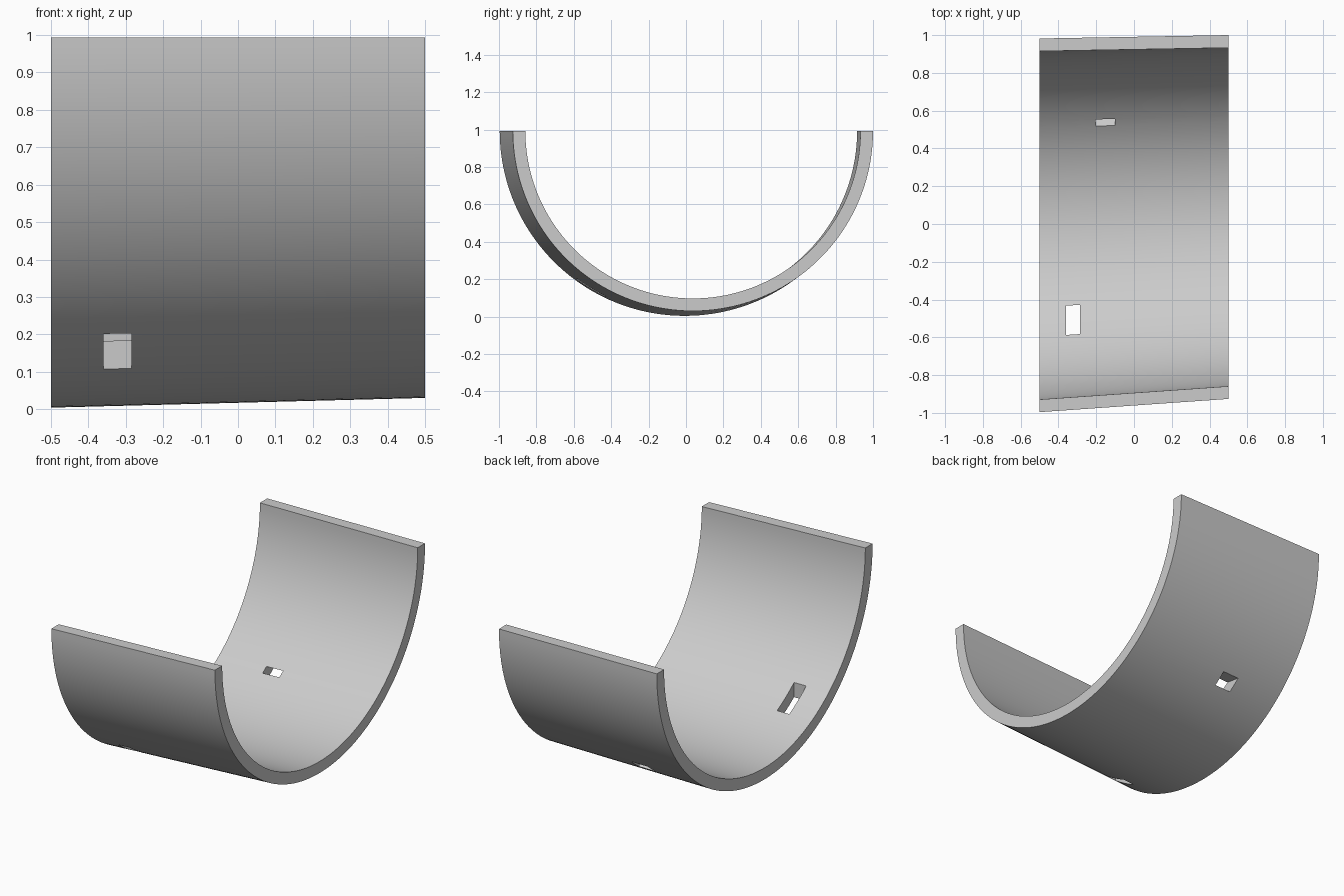
import bpy
import bmesh
import math

cube = bpy.data.objects.get("Cube")
if cube:
    bpy.data.objects.remove(cube, do_unlink=True)

RIM_Z = 0.993      # height of the cut rim
WALL = 0.067       # wall thickness

grey = bpy.data.materials.new("plain grey")
grey.use_nodes = True
colour = (0.6, 0.6, 0.6, 1)
grey.diffuse_color = colour
grey.node_tree.nodes["Principled BSDF"].inputs["Base Color"].default_value = colour


def section(x):
    """Centre and outer radius of the tapered shell at x."""
    return 0.015 + 0.044 * x, 0.976 - 0.026 * x


def angle_at(x, y, inset):
    """Angle from the front rim at which the surface reaches y."""
    centre, radius = section(x)
    return math.acos((centre - y) / (radius - inset))


def surface_point(x, angle, inset):
    centre, radius = section(x)
    r = radius - inset
    return x, centre - r * math.cos(angle), RIM_Z - r * math.sin(angle)


# Slot edges: the front slot is upright, the back slot flares outwards
FRONT_X, BACK_X = -0.32, -0.15
slot_edges = {
    0: [(FRONT_X, -0.585), (FRONT_X, -0.43), (BACK_X, 0.575), (BACK_X, 0.645)],
    WALL: [(FRONT_X, -0.585), (FRONT_X, -0.43), (BACK_X, 0.52), (BACK_X, 0.555)],
}
columns = [-0.5, -0.36, -0.285, -0.205, -0.1, 0.5]
steps = [28, 5, 32, 3, 26]
spans = [s for s, count in enumerate(steps) for _ in range(count)]
slots = {(1, 1), (3, 3)}   # open cells as (column, span)

bm = bmesh.new()


def surface(inset):
    """Grid of vertices on the outer or inner surface."""
    knots = [0] + [angle_at(x, y, inset) for x, y in slot_edges[inset]] + [math.pi]
    angles = [a + (b - a) * k / n
              for a, b, n in zip(knots, knots[1:], steps) for k in range(n)]
    angles.append(math.pi)
    return [[bm.verts.new(surface_point(x, t, inset)) for t in angles] for x in columns]


outer = surface(0)
inner = surface(WALL)


def solid(c, i):
    inside = 0 <= c < len(columns) - 1 and 0 <= i < len(spans)
    return inside and (c, spans[i]) not in slots


# Skins, and walls wherever a cell borders an opening or the rim
for c in range(len(columns) - 1):
    for i in range(len(spans)):
        if not solid(c, i):
            continue
        corners = [(c, i), (c + 1, i), (c + 1, i + 1), (c, i + 1)]
        out = [outer[u][v] for u, v in corners]
        inn = [inner[u][v] for u, v in corners]
        bm.faces.new(out[::-1])
        bm.faces.new(inn)
        neighbours = [(c, i - 1), (c + 1, i), (c, i + 1), (c - 1, i)]
        for k, cell in enumerate(neighbours):
            if not solid(*cell):
                n = (k + 1) % 4
                bm.faces.new((out[k], out[n], inn[n], inn[k]))

# Remove the unused points inside the slots
bmesh.ops.delete(bm, geom=[v for v in bm.verts if not v.link_faces], context='VERTS')

mesh = bpy.data.meshes.new("half_shell")
bm.to_mesh(mesh)
bm.free()
mesh.materials.append(grey)
shell = bpy.data.objects.new("half_shell", mesh)
bpy.context.scene.collection.objects.link(shell)

bpy.ops.object.select_all(action='DESELECT')
shell.select_set(True)
bpy.context.view_layer.objects.active = shell
bpy.ops.object.shade_smooth_by_angle(angle=math.radians(30))
